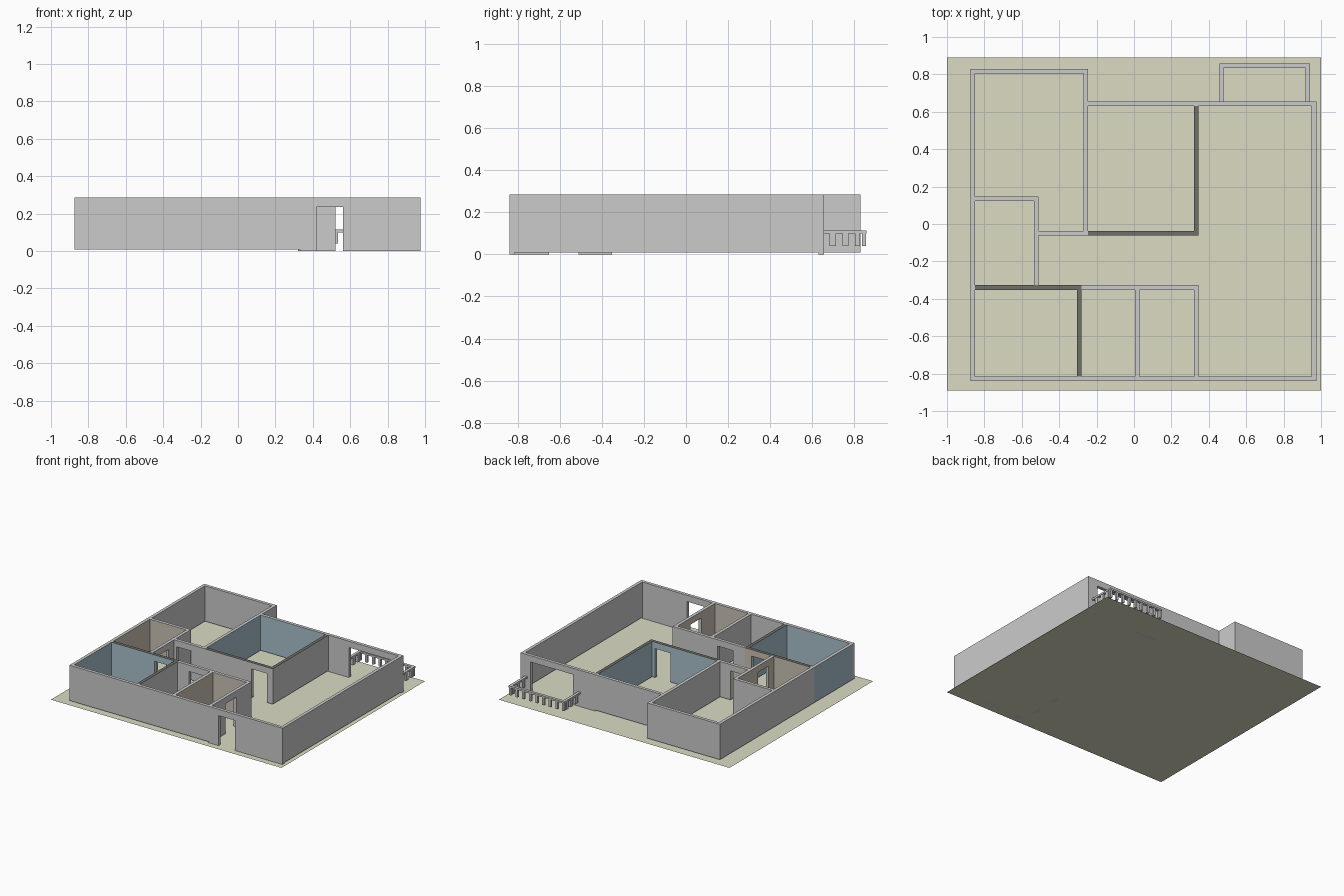
import bpy, bmesh
from mathutils import Vector

if "Cube" in bpy.data.objects:
    bpy.data.objects.remove(bpy.data.objects["Cube"])

T = 0.025            # wall thickness
BASE, TOP, DOOR = 0.008, 0.285, 0.235


def material(name, rgb):
    m = bpy.data.materials.new(name)
    m.diffuse_color = (*rgb, 1)
    m.use_nodes = True
    m.node_tree.nodes["Principled BSDF"].inputs["Base Color"].default_value = m.diffuse_color
    return m


GREY = material("wall_grey", (0.6, 0.6, 0.6))
BLUE = material("bedroom_blue", (0.40, 0.54, 0.61))
TAN = material("bathroom_tan", (0.60, 0.55, 0.46))
DARK = material("dark_wall_cap", (0.16, 0.16, 0.14))
SAND = material("ground_sand", (0.71, 0.71, 0.55))
MATS = [GREY, BLUE, TAN, DARK, SAND]

# Painted rooms: x0, x1, y0, y1, material slot
ROOMS = [(-0.245, 0.32, -0.037, 0.63, 1), (-0.85, -0.305, -0.815, -0.352, 1),
         (-0.85, -0.535, -0.327, 0.122, 2), (0.03, 0.32, -0.815, -0.352, 2)]


def finish(name, bm):
    me = bpy.data.meshes.new(name)
    bmesh.ops.recalc_face_normals(bm, faces=bm.faces)
    bm.to_mesh(me)
    bm.free()
    for m in MATS:
        me.materials.append(m)
    ob = bpy.data.objects.new(name, me)
    bpy.context.collection.objects.link(ob)
    return ob


def wall(name, axis, a, b, at, door=None, dark=False, base=BASE, blue_side=None):
    """Wall along an axis from a to b, lower side at 'at', optional doorway."""
    prof = [(a, base)]
    if door:
        d0, d1 = door
        prof += [(d0, base), (d0, DOOR), (d1, DOOR), (d1, base)]
    prof += [(b, base), (b, TOP), (a, TOP)]
    bm = bmesh.new()
    pts = [(s, at, z) if axis == "x" else (at, s, z) for s, z in prof]
    f = bm.faces.new([bm.verts.new(p) for p in pts])
    ext = bmesh.ops.extrude_face_region(bm, geom=[f], use_keep_orig=True)
    vs = [v for v in ext["geom"] if isinstance(v, bmesh.types.BMVert)]
    bmesh.ops.translate(bm, verts=vs, vec=(0, T, 0) if axis == "x" else (T, 0, 0))
    bmesh.ops.recalc_face_normals(bm, faces=bm.faces)
    for f in bm.faces:
        c, n = f.calc_center_bounds(), f.normal
        if dark and n.z > 0.5:
            f.material_index = 3
        if blue_side and n.dot(Vector(blue_side)) > 0.5:
            f.material_index = 1
        if abs(n.z) < 0.5:
            for x0, x1, y0, y1, slot in ROOMS:
                mid = Vector(((x0 + x1) / 2, (y0 + y1) / 2, c.z))
                if (x0 - .01 < c.x < x1 + .01 and y0 - .01 < c.y < y1 + .01
                        and n.dot(mid - c) > 0):
                    f.material_index = slot
    return finish(name, bm)


# Ground sheet
bm = bmesh.new()
bm.faces.new([bm.verts.new(p) for p in
              [(-1, -.89, 0), (1, -.89, 0), (1, .89, 0), (-1, .89, 0)]])
for f in bm.faces:
    f.material_index = 4
finish("ground", bm)

# Outer walls
wall("west_wall_back", "y", .135, .805, -.875)
wall("west_wall_middle", "y", -.34, .135, -.875)
wall("west_wall_front", "y", -.815, -.34, -.875, blue_side=(-1, 0, 0))
wall("back_wall_left", "x", -.875, -.245, .805)
wall("side_wall_left_room", "y", .642, .805, -.27)
wall("bedroom_west_wall", "y", -.037, .642, -.27)
wall("bedroom_back_wall", "x", -.245, .332, .63)
wall("living_back_wall", "x", .332, .975, .63, door=(.52, .89), base=0)
wall("east_wall", "y", -.815, .63, .95)
wall("front_wall_bedroom", "x", -.875, -.29, -.84)
wall("front_wall_store", "x", -.29, .018, -.84)
wall("front_wall_bathroom", "x", .018, .332, -.84)
wall("front_wall_entrance", "x", .332, .975, -.84, door=(.42, .562), base=0)

# Inner walls
wall("left_bath_north_wall", "x", -.85, -.51, .122)
wall("left_bath_east_wall", "y", -.327, .122, -.535, door=(-.26, -.13))
wall("corridor_wall_left", "x", -.51, -.245, -.062, door=(-.49, -.36))
wall("bedroom_south_wall", "x", -.245, .345, -.062, door=(.16, .295), dark=True)
wall("bedroom_east_wall", "y", -.037, .63, .32, dark=True)
wall("front_bedroom_north_wall", "x", -.85, -.28, -.352, door=(-.48, -.34), dark=True)
wall("front_bedroom_east_wall", "y", -.815, -.352, -.305, dark=True)
wall("store_north_wall", "x", -.28, .018, -.352, door=(-.18, -.045))
wall("store_east_wall", "y", -.815, -.352, .005)
wall("bathroom_north_wall", "x", .018, .345, -.352)
wall("bathroom_east_wall", "y", -.815, -.352, .32, door=(-.65, -.51), base=0)


# Balcony railing: three rails with hanging balusters
def box(bm, x0, x1, y0, y1, z0, z1):
    r = bmesh.ops.create_cube(bm, size=1)
    for v in r["verts"]:
        v.co = ((x0, x1)[v.co.x > 0], (y0, y1)[v.co.y > 0], (z0, z1)[v.co.z > 0])


X0, X1, Y0, Y1 = .457, .94, .655, .857
W = .022
bm = bmesh.new()
box(bm, X0, X1, Y1 - W, Y1, .1, .114)
for x in (X0, X1 - W):
    box(bm, x, x + W, Y0, Y1 - W, .1, .114)
finish("balcony_rail", bm)

bm = bmesh.new()
pad = .002
for i in range(9):
    x = X0 + (X1 - X0 - W) * i / 8
    box(bm, x + pad, x + W - pad, Y1 - W + pad, Y1 - pad, .04, .1)
for x in (X0, X1 - W):
    for i in range(3):
        y = Y0 + .028 + .06 * i
        box(bm, x + pad, x + W - pad, y, y + .03 if i < 2 else y + .025, .04, .1)
finish("balcony_balusters", bm)
